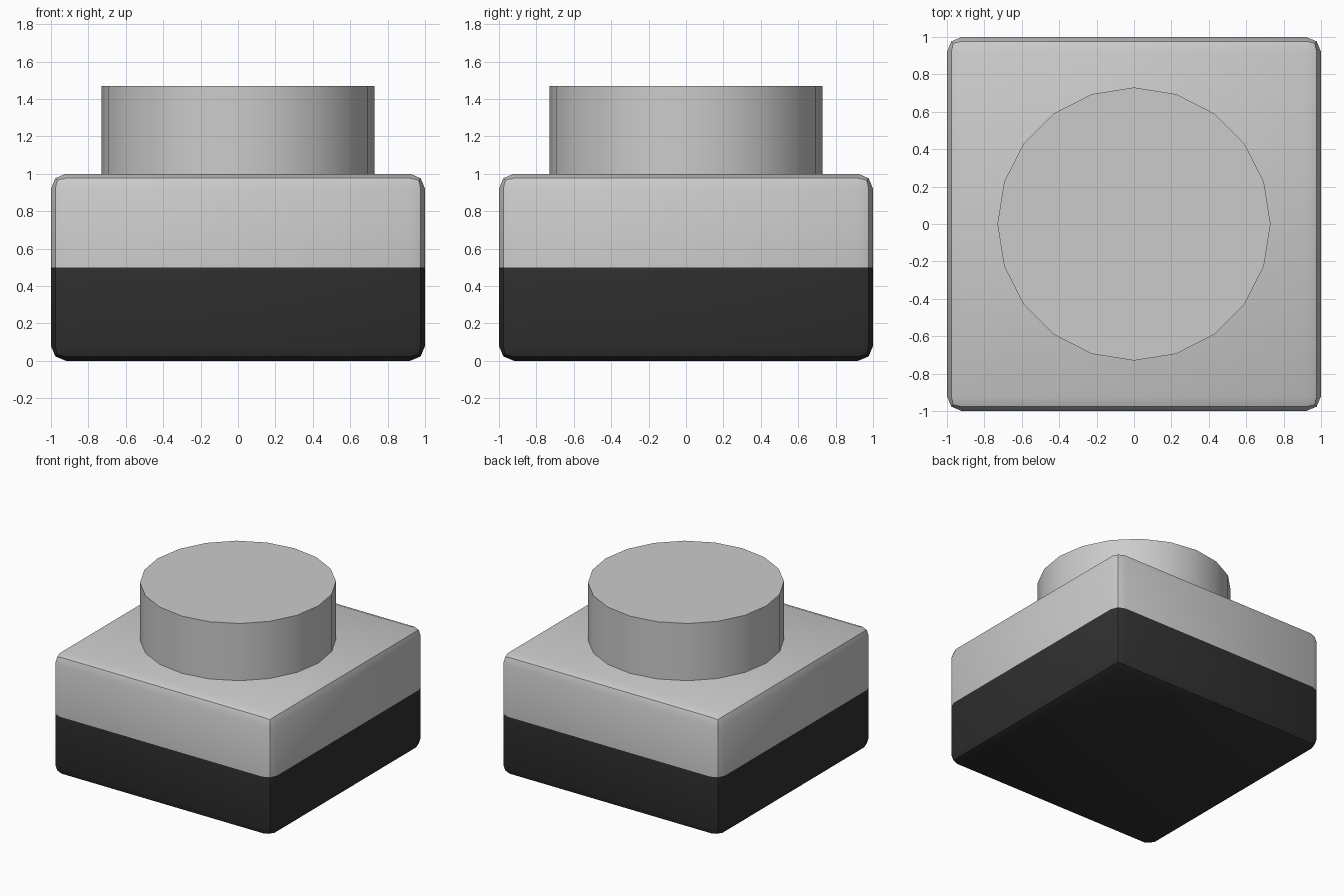
import bpy, bmesh, math

if "Cube" in bpy.data.objects:
    bpy.data.objects.remove(bpy.data.objects["Cube"])


def make_object(name, bm, materials=()):
    mesh = bpy.data.meshes.new(name)
    bm.to_mesh(mesh)
    bm.free()
    obj = bpy.data.objects.new(name, mesh)
    bpy.context.collection.objects.link(obj)
    for m in materials:
        mesh.materials.append(m)
    # smooth surfaces, hard edges above 30 degrees
    bpy.ops.object.select_all(action='DESELECT')
    obj.select_set(True)
    bpy.context.view_layer.objects.active = obj
    bpy.ops.object.shade_smooth_by_angle(angle=math.radians(30))
    return obj


grey = bpy.data.materials.new("grey")
grey.diffuse_color = (0.8, 0.8, 0.8, 1)
grey.use_nodes = True
grey.node_tree.nodes["Principled BSDF"].inputs["Base Color"].default_value = grey.diffuse_color
dark = bpy.data.materials.new("dark")
dark.diffuse_color = (0.03, 0.03, 0.03, 1)
dark.use_nodes = True
dark.node_tree.nodes["Principled BSDF"].inputs["Base Color"].default_value = dark.diffuse_color

# Block: square slab with rounded edges, dark lower half
bm = bmesh.new()
bmesh.ops.create_cube(bm, size=1)
bmesh.ops.scale(bm, vec=(2, 2, 1), verts=bm.verts)
bmesh.ops.translate(bm, vec=(0, 0, 0.5), verts=bm.verts)
bmesh.ops.bevel(bm, geom=bm.edges[:], offset=0.08, offset_type='OFFSET',
                segments=2, profile=0.5, affect='EDGES')
bmesh.ops.bisect_plane(bm, geom=bm.verts[:] + bm.edges[:] + bm.faces[:],
                       plane_co=(0, 0, 0.5), plane_no=(0, 0, 1))
for f in bm.faces:
    f.material_index = int(f.calc_center_median().z < 0.5)
make_object("block", bm, (grey, dark))

# Stud: 20-sided round knob standing on the block
bm = bmesh.new()
bmesh.ops.create_cone(bm, cap_ends=True, segments=20, radius1=0.73,
                      radius2=0.73, depth=0.47)
bmesh.ops.translate(bm, vec=(0, 0, 1.235), verts=bm.verts)
make_object("stud", bm)
